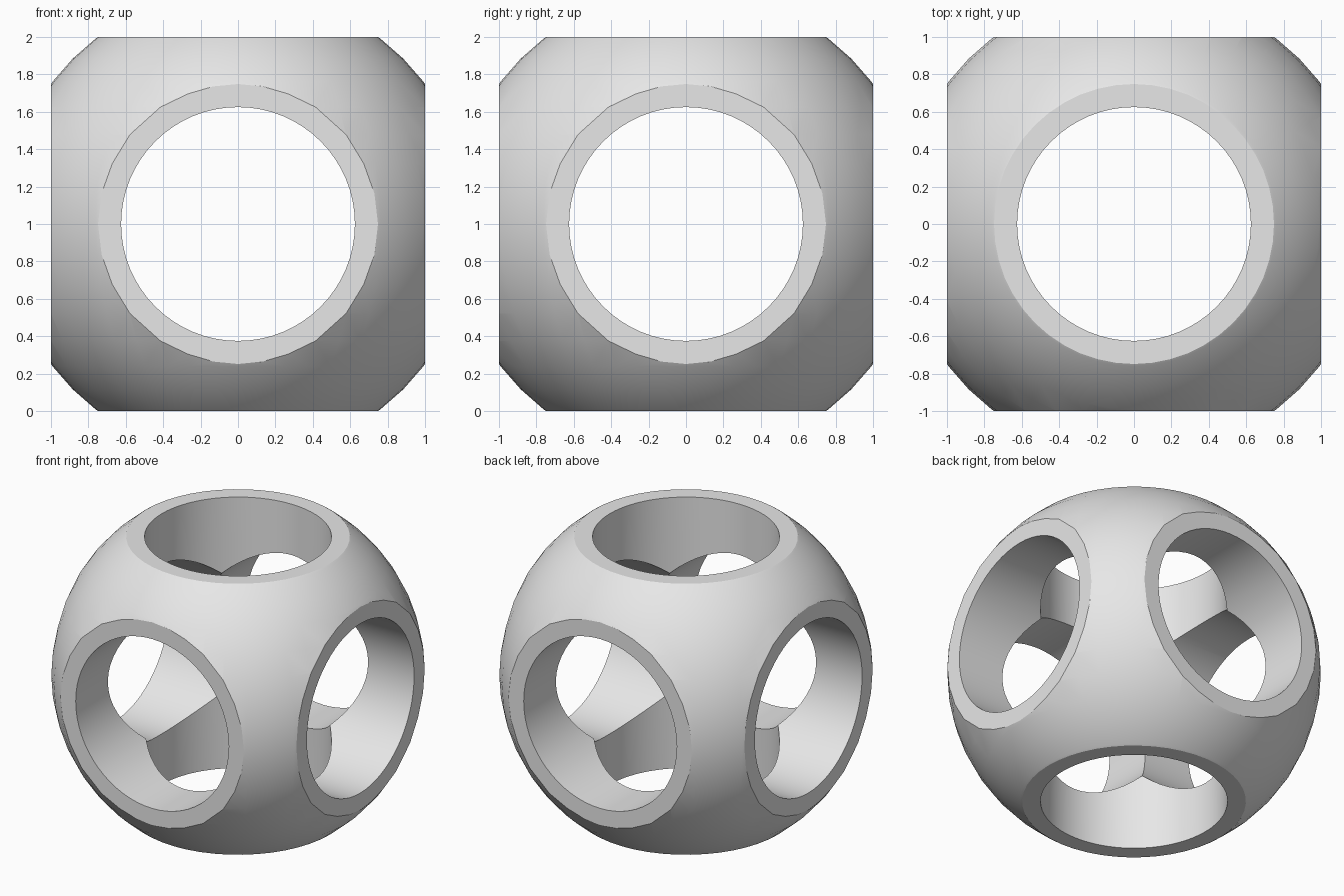
import bpy
import math

default_cube = bpy.data.objects.get("Cube")
if default_cube:
    bpy.data.objects.remove(default_cube, do_unlink=True)

CENTRE = (0, 0, 1)
HALF = 1.0            # half width between opposite flats
SPHERE_RADIUS = 1.25
BORE_RADIUS = 0.625

grey = bpy.data.materials.new("light_grey")
grey.use_nodes = True
colour = (0.8, 0.8, 0.8, 1)
grey.diffuse_color = colour
grey.node_tree.nodes["Principled BSDF"].inputs["Base Color"].default_value = colour


def named(name):
    obj = bpy.context.object
    obj.name = obj.data.name = name
    return obj


def cut(target, tool, operation):
    """Apply an exact boolean, then discard the cutter."""
    tool.hide_render = True
    mod = target.modifiers.new(tool.name, 'BOOLEAN')
    mod.operation = operation
    mod.solver = 'EXACT'
    mod.object = tool
    bpy.ops.object.select_all(action='DESELECT')
    bpy.context.view_layer.objects.active = target
    target.select_set(True)
    bpy.ops.object.modifier_apply(modifier=mod.name)
    bpy.data.objects.remove(tool, do_unlink=True)


# Round shell body
bpy.ops.mesh.primitive_uv_sphere_add(segments=48, ring_count=24,
                                     radius=SPHERE_RADIUS, location=CENTRE)
shell = named("pierced_sphere")
shell.data.materials.append(grey)

# Six flats, cut by keeping only what lies in a cube
bpy.ops.mesh.primitive_cube_add(size=2 * HALF, location=CENTRE)
flats = named("flats_cutter")
flats.data.materials.append(grey)
cut(shell, flats, 'INTERSECT')

# Three equal through bores, one along each axis
quarter = math.pi / 2
for axis, turn in (("z", (0, 0, 0)), ("x", (0, quarter, 0)), ("y", (quarter, 0, 0))):
    bpy.ops.mesh.primitive_cylinder_add(vertices=64, radius=BORE_RADIUS, depth=3,
                                        location=CENTRE, rotation=turn)
    bore = named("bore_cutter_" + axis)
    bore.data.materials.append(grey)
    cut(shell, bore, 'DIFFERENCE')

# Smooth curved walls, crisp rims
bpy.ops.object.shade_smooth_by_angle(angle=math.radians(25))
